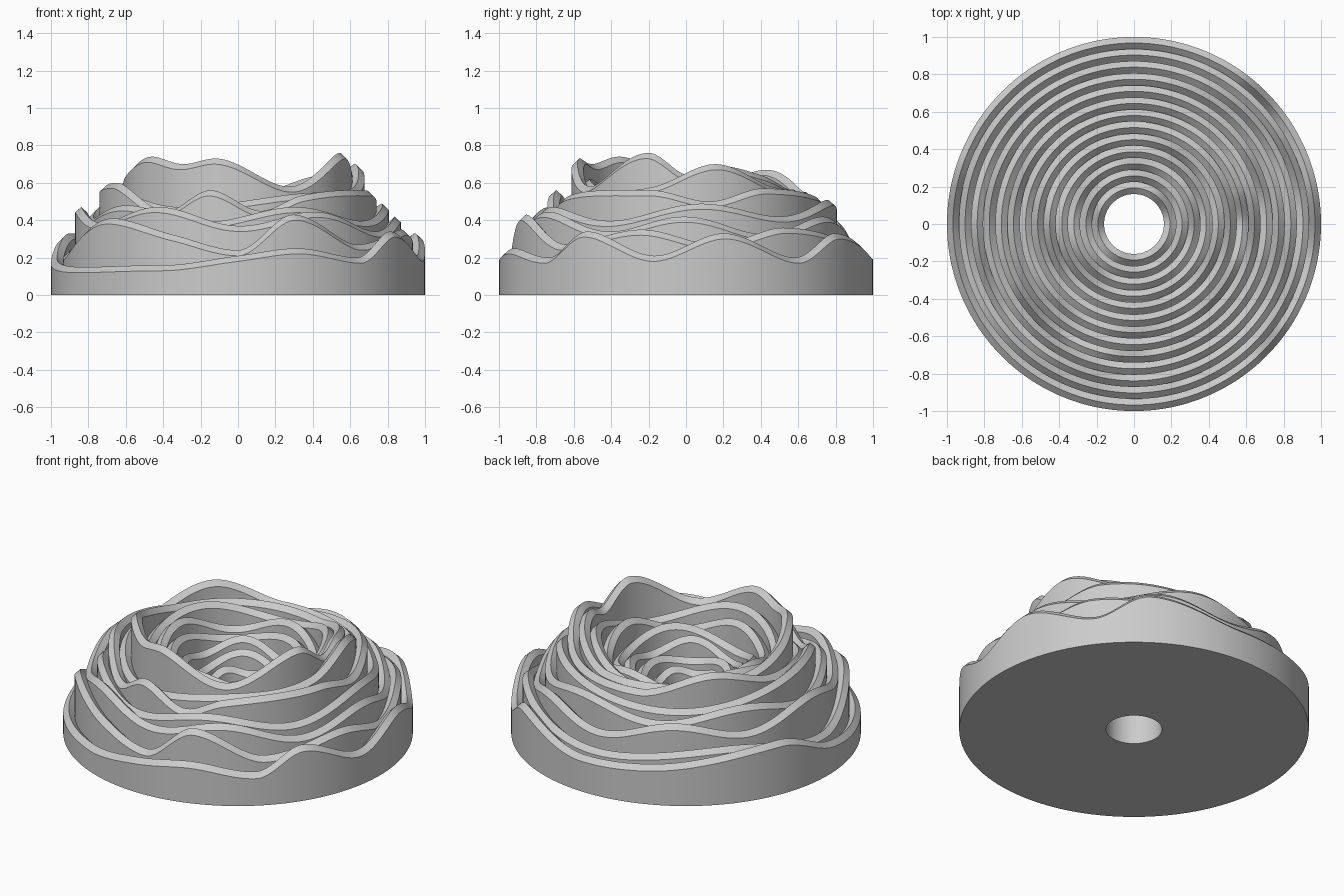
import bpy
import bmesh
from math import cos, sin, radians, tau

if "Cube" in bpy.data.objects:
    bpy.data.objects.remove(bpy.data.objects["Cube"])

OUTER_RADIUS = 1.0
HOLE_RADIUS = 0.16
RING_COUNT = 13
SEGMENTS = 288
RING_WIDTH = (OUTER_RADIUS - HOLE_RADIUS) / RING_COUNT
BEVEL_DROP = 0.03


def keyed_crest(keys):
    """Smooth closed curve through keys of angle in degrees -> height in hundredths."""
    points = sorted(keys.items())
    before = [(a - 360, h) for a, h in points]
    after = [(a + 360, h) for a, h in points]
    points = before[-3:] + points + after[:3]

    def slope(i):
        (a0, h0), (a1, h1), (a2, h2) = points[i - 1:i + 2]
        left, right = (h1 - h0) / (a1 - a0), (h2 - h1) / (a2 - a1)
        return 0 if left * right <= 0 else (left + right) / 2

    def height(angle):
        for i in range(1, len(points) - 2):
            (a0, h0), (a1, h1) = points[i], points[i + 1]
            if a0 <= angle <= a1:
                span = a1 - a0
                t = (angle - a0) / span
                ease = t * t * (3 - 2 * t)
                bend = t * (1 - t) * span
                bend *= slope(i) * (1 - t) - slope(i + 1) * t
                return (h0 + (h1 - h0) * ease + bend) / 100
    return height


def lobed_crest(mean, swell, lobes, peak, tilt, tilt_peak):
    """Even lobes with one peak placed at an angle, and the whole ring tilted."""
    def height(angle):
        wave = swell * cos(lobes * radians(angle - peak))
        return mean + wave + tilt * cos(radians(angle - tilt_peak))
    return height


def rolling_crest(step):
    """Gentle waves for the inner rings, which sink towards the hole."""
    mean = 0.57 - 0.05 * step
    swell = 0.05 - 0.006 * step
    lobes = 3 + step % 2

    def height(angle):
        a = radians(angle)
        return mean + swell * (sin(lobes * a + 2 * step) + 0.4 * sin(2 * a + step))
    return height


# Ridge curves from the outermost ring to the tallest one
outer_rim = keyed_crest({
    -178: 19, -114: 16, -90: 21, -71: 25, -49: 20, -33: 34, -10: 21,
    12: 33, 37: 20, 55: 33, 88: 22, 113: 24, 158: 33})
second_rim = keyed_crest({
    -175: 22, -138: 41, -112: 32, -90: 24, -71: 43, -45: 27, -15: 35, 10: 27,
    35: 36, 90: 25, 140: 32})
third_rim = lobed_crest(0.40, 0.045, 6, 0, 0.03, -150)
fourth_rim = lobed_crest(0.45, 0.04, 5, 5, 0.02, 100)
fifth_rim = keyed_crest({
    -155: 60, -122: 45, -102: 56, -80: 45, -62: 53, -15: 56, 10: 50,
    35: 57, 120: 48})
sixth_rim = keyed_crest({
    -160: 55, -118: 47, -62: 54, -15: 58, 14: 70, 45: 58, 100: 55,
    138: 67, 172: 57})
tallest_rim = keyed_crest({
    -170: 66, -142: 74, -120: 70, -102: 73, -62: 58, -20: 76, 2: 64,
    18: 69, 44: 64, 75: 56, 135: 58, 165: 60})

crests = [outer_rim, second_rim, third_rim, fourth_rim, fifth_rim, sixth_rim,
          tallest_rim]
crests += [rolling_crest(i) for i in range(RING_COUNT - len(crests))]


def cross_section(angle):
    """Radius and height pairs from the outer foot over every ridge to the hole."""
    profile = [(OUTER_RADIUS, 0)]
    for i, crest in enumerate(crests):
        radius = OUTER_RADIUS - i * RING_WIDTH
        top = crest(angle)
        profile += [(radius, top - BEVEL_DROP),
                    (radius - RING_WIDTH / 2, top),
                    (radius - RING_WIDTH, top - BEVEL_DROP)]
    return profile + [(HOLE_RADIUS, 0)]


# Sweep the changing cross section around the axis
bm = bmesh.new()
columns = []
for s in range(SEGMENTS):
    a = tau * s / SEGMENTS
    section = cross_section(360 * s / SEGMENTS - 180)
    columns.append([bm.verts.new((-r * cos(a), -r * sin(a), z)) for r, z in section])
for s, here in enumerate(columns):
    there = columns[(s + 1) % SEGMENTS]
    for i in range(len(here)):
        j = (i + 1) % len(here)
        bm.faces.new((here[i], there[i], there[j], here[j]))
mesh = bpy.data.meshes.new("wavy_rings")
bm.to_mesh(mesh)
bm.free()

# Plain grey material
grey = bpy.data.materials.new("plain grey")
grey.use_nodes = True
colour = (0.6, 0.6, 0.6, 1)
grey.diffuse_color = colour
grey.node_tree.nodes["Principled BSDF"].inputs["Base Color"].default_value = colour
mesh.materials.append(grey)

rings = bpy.data.objects.new("wavy_rings", mesh)
bpy.context.collection.objects.link(rings)
bpy.context.view_layer.objects.active = rings
rings.select_set(True)
bpy.ops.object.shade_smooth_by_angle(angle=radians(30))
